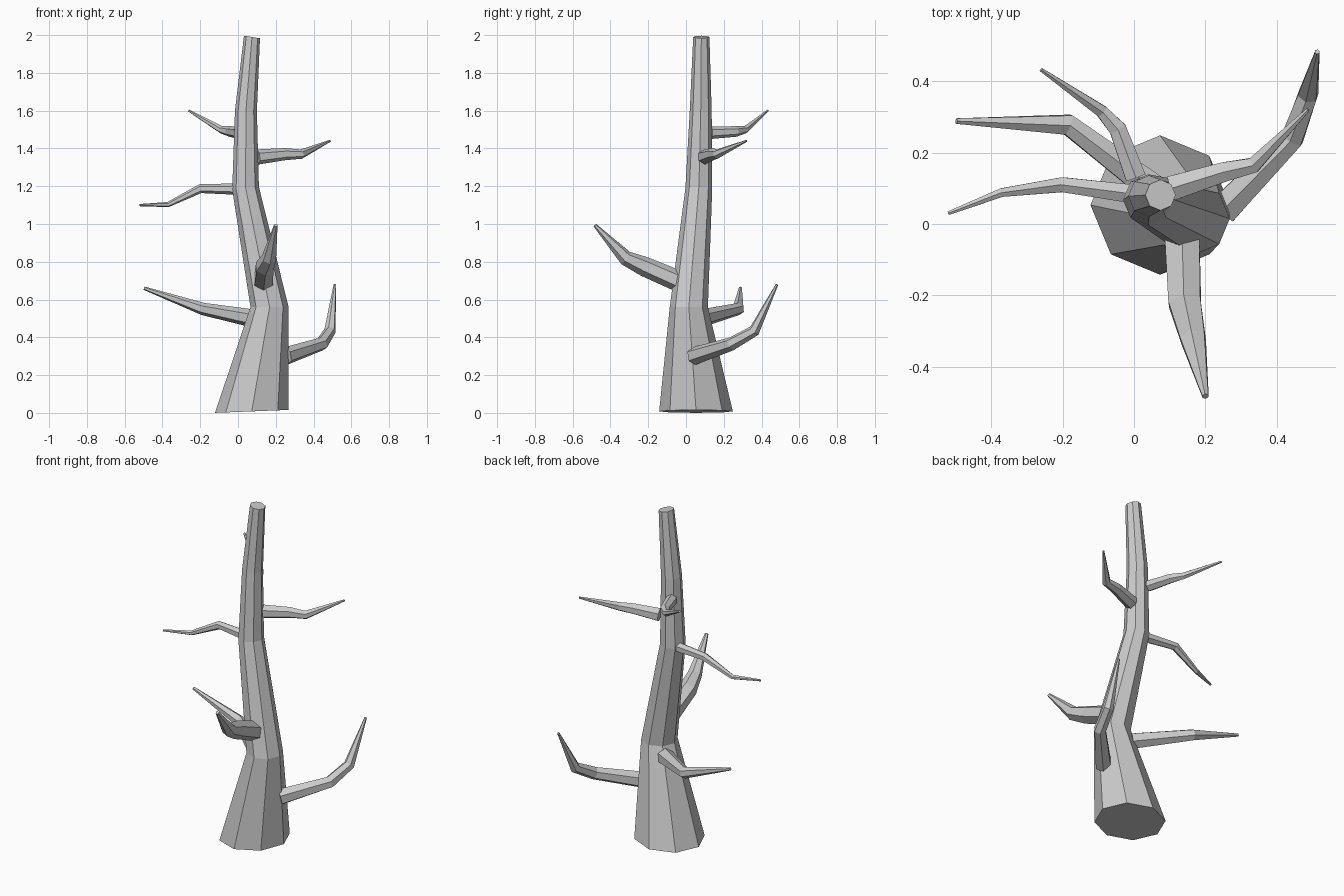
import bpy, bmesh, math
from mathutils import Vector


def limb(name, path, sides, normals=None, turn=0.0):
    """Tapered tube through (x, y, z, radius) points with flat caps."""
    pts = [Vector(p[:3]) for p in path]
    bm = bmesh.new()
    rings = []
    for i, p in enumerate(pts):
        if normals:
            n = Vector(normals[i]).normalized()
            ref = Vector((1, 0, 0))
        else:
            a = (p - pts[i - 1]).normalized() if i else Vector()
            b = (pts[i + 1] - p).normalized() if i < len(pts) - 1 else Vector()
            n = (a + b).normalized()
            ref = Vector((0, 0, 1))
        u = (ref - n * ref.dot(n)).normalized()
        v = n.cross(u)
        ring = []
        for k in range(sides):
            t = turn + 2 * math.pi * k / sides
            ring.append(bm.verts.new(p + (u * math.cos(t) + v * math.sin(t)) * path[i][3]))
        rings.append(ring)
    for r0, r1 in zip(rings, rings[1:]):
        for k in range(sides):
            j = (k + 1) % sides
            bm.faces.new((r0[k], r0[j], r1[j], r1[k]))
    bm.faces.new(rings[0][::-1])
    bm.faces.new(rings[-1])
    bmesh.ops.recalc_face_normals(bm, faces=bm.faces)
    me = bpy.data.meshes.new(name)
    bm.to_mesh(me)
    bm.free()
    ob = bpy.data.objects.new(name, me)
    bpy.context.collection.objects.link(ob)
    return ob


# Crooked eight-sided trunk
limb("trunk",
     [(0.073, 0.053, 0.008, 0.195), (0.167, 0.015, 0.56, 0.101),
      (0.040, 0.068, 1.19, 0.071), (0.042, 0.078, 1.60, 0.058),
      (0.074, 0.081, 1.99, 0.043)],
     8,
     [(-0.04, 0, 1), (0, 0, 1), (-0.1, 0.03, 1), (0.03, 0, 1), (0.16, 0, 1)])

# Bare branches, from the lowest up
branches = {
    "low_right_branch": [(0.25, 0.04, 0.30, 0.048), (0.443, 0.24, 0.365, 0.036),
                         (0.487, 0.362, 0.435, 0.031), (0.513, 0.482, 0.68, 0.007)],
    "low_left_branch": [(0.08, 0.08, 0.50, 0.048), (-0.185, 0.278, 0.55, 0.033),
                        (-0.497, 0.288, 0.66, 0.009)],
    "front_branch": [(0.135, -0.045, 0.70, 0.056), (0.142, -0.22, 0.775, 0.052),
                     (0.165, -0.32, 0.82, 0.04), (0.20, -0.482, 0.993, 0.010)],
    "mid_left_branch": [(-0.01, 0.085, 1.185, 0.030), (-0.20, 0.11, 1.187, 0.024),
                        (-0.37, 0.088, 1.103, 0.014), (-0.52, 0.03, 1.10, 0.006)],
    "upper_right_branch": [(0.105, 0.10, 1.355, 0.040), (0.25, 0.145, 1.37, 0.032),
                           (0.335, 0.165, 1.37, 0.025), (0.487, 0.32, 1.44, 0.006)],
    "upper_back_branch": [(0.005, 0.13, 1.483, 0.033), (-0.045, 0.265, 1.49, 0.028),
                          (-0.09, 0.315, 1.50, 0.020), (-0.26, 0.432, 1.60, 0.006)],
}
for name, path in branches.items():
    limb(name, path, 6)
